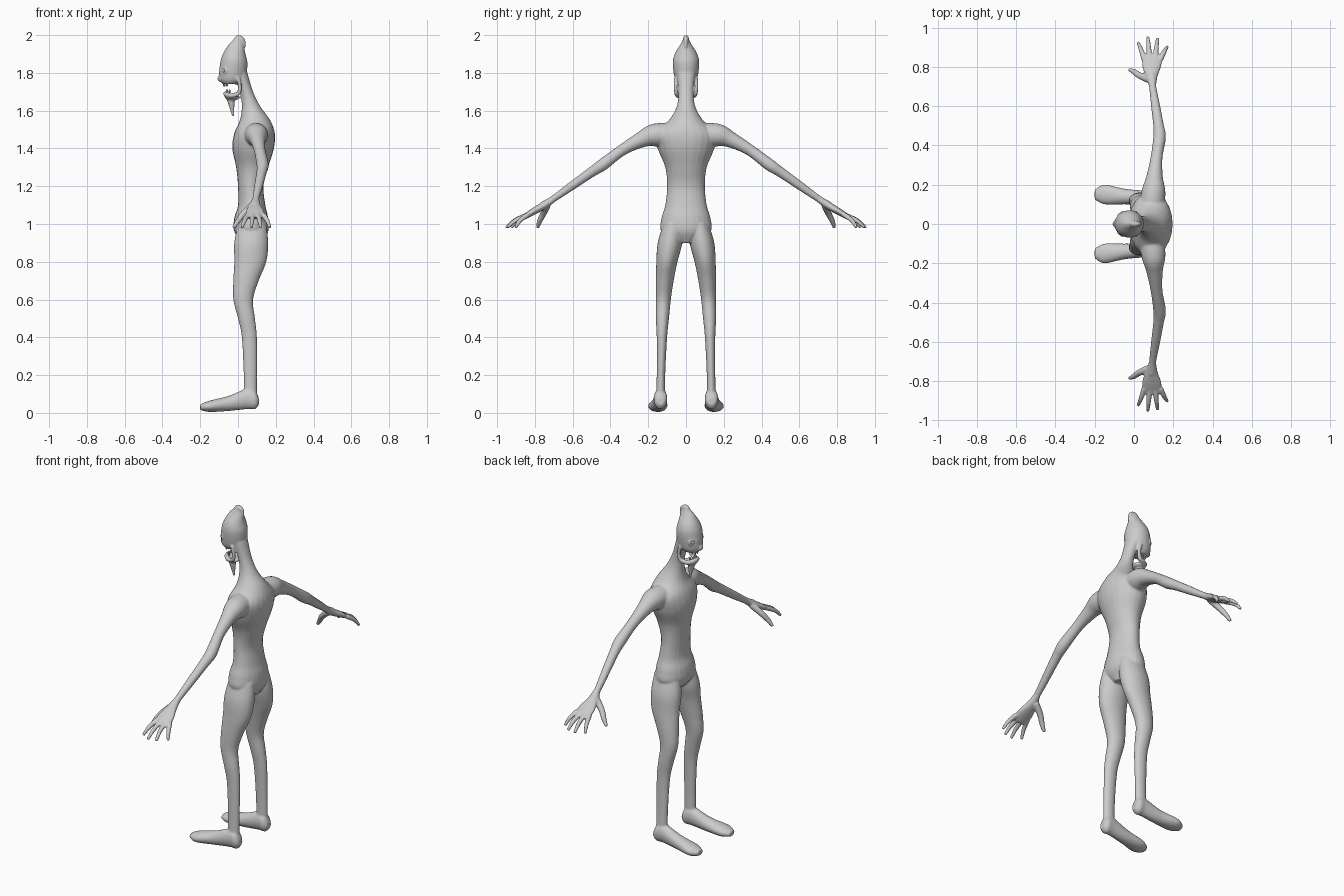
import bpy
import bmesh
from math import cos, sin, tau
from mathutils import Vector, Matrix

cube = bpy.data.objects.get("Cube")
if cube:
    bpy.data.objects.remove(cube)

skin = bpy.data.materials.new("plain grey")
skin.use_nodes = True
grey = (.6, .6, .6, 1)
skin.diffuse_color = grey
skin.node_tree.nodes["Principled BSDF"].inputs["Base Color"].default_value = grey

X_AXIS, Y_AXIS, Z_AXIS = Matrix.Identity(3)
SIDES, STEPS = 24, 6


def smooth_path(rows):
    """Catmull-Rom interpolation through rows of centre and radii."""
    points = [Vector(row) for row in rows]
    points = [points[0], *points, points[-1]]
    result = []
    for before, start, end, after in zip(points, points[1:], points[2:], points[3:]):
        leave, arrive = (end - before) / 2, (after - start) / 2
        for step in range(STEPS):
            t = step / STEPS
            ease = t * t * (3 - 2 * t)
            result.append(start.lerp(end, ease) + leave * t * (1 - t) ** 2
                          - arrive * t * t * (1 - t))
    return result + [points[-1]]


def loft(bm, rows, side, flat=None, mirror=1):
    """Closed elliptical tube; flat fixes the second ring axis."""
    path = smooth_path(rows)
    last = len(path) - 1
    rings = []
    for i, row in enumerate(path):
        centre = row.to_3d() if len(row) < 4 else Vector(row[:3])
        across, up = side, flat
        if flat is None:
            ahead, behind = path[min(i + 1, last)], path[max(i - 1, 0)]
            along = (Vector(ahead[:3]) - Vector(behind[:3])).normalized()
            up = along.cross(side).normalized()
            across = up.cross(along)
        ring = []
        for k in range(SIDES):
            angle = tau * k / SIDES
            p = centre + across * (row[3] * cos(angle)) + up * (row[-1] * sin(angle))
            ring.append(bm.verts.new((p.x, p.y * mirror, p.z)))
        rings.append(ring)
    faces = [bm.faces.new(rings[0]), bm.faces.new(rings[-1])]
    for lower, upper in zip(rings, rings[1:]):
        for k in range(SIDES):
            faces.append(bm.faces.new((lower[k - 1], lower[k], upper[k], upper[k - 1])))
    bmesh.ops.recalc_face_normals(bm, faces=faces)


def slices(rows):
    """Horizontal sections from height, front x, back x, inner y, outer y."""
    return [((front + back) / 2, (inner + outer) / 2, z, (back - front) / 2, (outer - inner) / 2)
            for z, front, back, inner, outer in rows]


def centred(rows):
    """Horizontal sections from height, front x, back x, half width."""
    return slices([(z, front, back, -half, half) for z, front, back, half in rows])


def ball(bm, centre, size):
    matrix = Matrix.Translation(centre) @ Matrix.Diagonal((*size, 1))
    bmesh.ops.create_uvsphere(bm, u_segments=SIDES, v_segments=SIDES // 2, radius=1, matrix=matrix)


def finish(bm, name):
    mesh = bpy.data.meshes.new(name)
    bm.to_mesh(mesh)
    bm.free()
    mesh.materials.append(skin)
    mesh.shade_smooth()
    part = bpy.data.objects.new(name, mesh)
    bpy.context.collection.objects.link(part)
    return part


bm = bmesh.new()

# torso and neck
torso = [(.9, .03, .13, .04), (.96, -.02, .16, .13), (1.03, -.02, .16, .13),
         (1.1, 0, .145, .11), (1.2, 0, .135, .1), (1.3, -.01, .16, .11),
         (1.4, -.03, .19, .15), (1.48, -.02, .195, .16), (1.55, .01, .17, .09),
         (1.62, .02, .12, .05), (1.7, .01, .08, .04), (1.8, -.03, .05, .05)]
loft(bm, centred(torso), X_AXIS, Y_AXIS)

# skull with a pointed crown
skull = [(1.74, -.08, 0, .04), (1.77, -.1, .04, .06), (1.85, -.095, .05, .07),
         (1.9, -.08, .04, .06), (1.95, -.05, .03, .03), (1.98, -.02, .02, .015)]
loft(bm, centred(skull), X_AXIS, Y_AXIS)

# hooked tuft
loft(bm, [(-.01, 0, 1.96, .02), (0, 0, 1.985, .015),
          (.025, 0, 1.975, .012), (.035, 0, 1.935, .006)], Y_AXIS)

# nose, chin floor and beard
ball(bm, (-.09, 0, 1.77), (.02, .02, .018))
ball(bm, (-.03, 0, 1.67), (.04, .04, .015))
loft(bm, [(-.04, 0, 1.68, .025), (-.035, 0, 1.64, .018),
          (-.03, 0, 1.6, .01), (-.025, 0, 1.57, .006)], Y_AXIS)

# limb sections, given for the +y side
leg = [(1, 0, .15, .02, .12), (.9, -.02, .16, .02, .15), (.8, -.02, .15, .045, .157),
       (.7, -.025, .11, .065, .16), (.6, -.025, .08, .08, .16), (.5, 0, .09, .09, .16),
       (.4, .02, .1, .1, .155), (.2, .03, .1, .11, .155), (.06, .03, .1, .11, .16)]
foot = [(.11, .135, .06, .02, .02), (.09, .135, .07, .035, .05), (.05, .135, .075, .035, .055),
        (-.05, .14, .05, .04, .04), (-.15, .15, .035, .05, .03), (-.2, .15, .03, .025, .015)]
arm = [(.09, .08, 1.47, .065), (.1, .17, 1.47, .06), (.105, .24, 1.445, .042),
       (.115, .34, 1.39, .03), (.13, .44, 1.315, .032), (.125, .5, 1.275, .027),
       (.11, .6, 1.205, .023), (.095, .7, 1.135, .018), (.09, .76, 1.1, .018)]
palm = [(.095, .7, 1.135, .017, .018), (.09, .75, 1.1, .03, .02),
        (.09, .81, 1.065, .05, .018), (.095, .86, 1.035, .045, .013)]
thumb = [(.08, .735, 1.1, .02), (.03, .755, 1.055, .017),
         (0, .775, 1.015, .014), (-.024, .785, .98, .009)]
jaw = [(0, .055, 1.775, .01), (.01, .055, 1.725, .01), (0, .05, 1.69, .012),
       (-.035, .04, 1.68, .013), (-.06, .02, 1.685, .013), (-.066, -.004, 1.69, .013)]

for mirror in (1, -1):
    loft(bm, slices(leg), X_AXIS, Y_AXIS, mirror)
    loft(bm, foot, Y_AXIS, Z_AXIS, mirror)
    loft(bm, arm, X_AXIS, mirror=mirror)
    loft(bm, palm, X_AXIS, mirror=mirror)
    loft(bm, thumb, Y_AXIS, mirror=mirror)
    loft(bm, jaw, Y_AXIS * 2 - X_AXIS, mirror=mirror)

    # four fingers fanning out from the palm
    for k in range(4):
        root = Vector((.053 + .027 * k, .835, 1.05))
        tip = Vector((.02 + .05 * k, .955 - .018 * (k - 1.3) ** 2, .98))
        knuckle = root.lerp(tip, .55) + Vector((0, .005, .008))
        loft(bm, [(*root, .014), (*knuckle, .012), (*tip, .008)], X_AXIS, mirror=mirror)

    # eyelid rim
    for k in range(16):
        out, rise = cos(tau * k / 16), sin(tau * k / 16)
        ball(bm, (-.077 + .014 * out, (.041 + .019 * out) * mirror, 1.812 + .015 * rise),
             [.0065] * 3)

# blend the overlapping forms into one skin
body = finish(bm, "body")
remesh = body.modifiers.new("blend", "REMESH")
remesh.mode = "VOXEL"
remesh.voxel_size = .0055
remesh.use_smooth_shade = True
soften = body.modifiers.new("soften", "SMOOTH")
soften.factor = .5
soften.iterations = 4

# eyeballs
for mirror, label in ((1, "right"), (-1, "left")):
    bm = bmesh.new()
    ball(bm, (-.07, .04 * mirror, 1.812), (.015, .016, .013))
    finish(bm, label + "_eye")

# curved rows of teeth
for name, x, z in (("upper_teeth", -.074, 1.737), ("lower_teeth", -.06, 1.702)):
    bm = bmesh.new()
    for k in range(-2, 3):
        ball(bm, (x + .004 * k * k, .012 * k, z), (.005, .006, .01))
    finish(bm, name)
